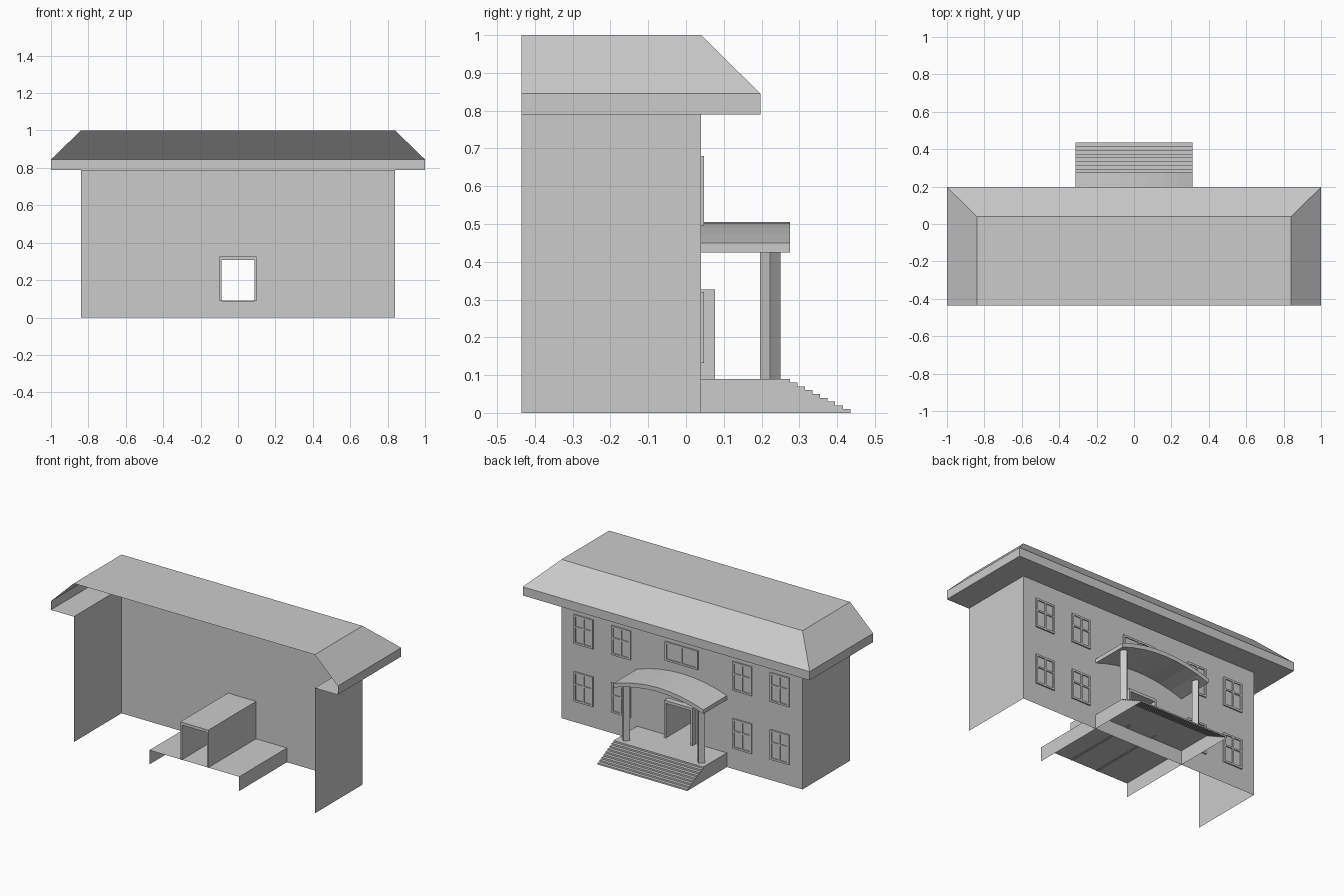
import bpy, bmesh

if "Cube" in bpy.data.objects:
    bpy.data.objects.remove(bpy.data.objects["Cube"])

BACK, WALL, EAVE = -0.435, 0.04, 0.197


def mesh_object(name, faces):
    """Build an object from a list of polygons given as point lists."""
    bm = bmesh.new()
    for f in faces:
        bm.faces.new([bm.verts.new(p) for p in f])
    bmesh.ops.remove_doubles(bm, verts=bm.verts, dist=1e-5)
    bmesh.ops.recalc_face_normals(bm, faces=bm.faces)
    me = bpy.data.meshes.new(name)
    bm.to_mesh(me)
    bm.free()
    ob = bpy.data.objects.new(name, me)
    bpy.context.collection.objects.link(ob)
    return ob


def box_faces(x0, x1, y0, y1, z0, z1):
    c = [(x, y, z) for x in (x0, x1) for y in (y0, y1) for z in (z0, z1)]
    return [[c[i] for i in q] for q in
            ((0, 1, 3, 2), (4, 6, 7, 5), (0, 4, 5, 1), (2, 3, 7, 6), (0, 2, 6, 4), (1, 5, 7, 3))]


def sheet_y(y, x0, x1, z0, z1):
    return [(x1, y, z0), (x0, y, z0), (x0, y, z1), (x1, y, z1)]


# Walls: facade with doorway, two sides, open at the back
D, DI, F0, DT, DTI = 0.098, 0.087, 0.088, 0.326, 0.308
W, H = 0.84, 0.79
walls = [sheet_y(WALL, -W, -D, 0, H), sheet_y(WALL, D, W, 0, H),
         sheet_y(WALL, -D, D, 0, F0), sheet_y(WALL, -D, D, DT, H)]
for s in (-W, W):
    walls.append([(s, BACK, 0), (s, WALL, 0), (s, WALL, H), (s, BACK, H)])
mesh_object("walls", walls)

# Roof: loops from ridge to eave to soffit, open at the back
loops = [[(-w, BACK, z), (-w, y, z), (w, y, z), (w, BACK, z)]
         for w, y, z in ((W, WALL, 1), (1, EAVE, 0.845), (1, EAVE, H), (W, WALL, H))]
roof = [loops[0]]
for a, b in zip(loops, loops[1:]):
    roof += [[a[i], a[i + 1], b[i + 1], b[i]] for i in range(3)]
mesh_object("roof", roof)

# Porch floor and steps: stair profile swept across x, open below and behind
P = 0.313
prof = [(BACK, F0 + 0.002), (0.275, F0 + 0.002)]
for i in range(8):
    z = 0.08 - 0.01 * i
    prof += [(0.275 + 0.02 * i, z), (0.295 + 0.02 * i, z)]
prof.append((0.435, 0))
steps = [[(-P, *a), (P, *a), (P, *b), (-P, *b)] for a, b in zip(prof, prof[1:])]
for s in (-P, P):
    steps.append([(s, BACK, 0)] + [(s, y, z) for y, z in prof])
mesh_object("porch_steps", steps)

# Door passage: outer and inner tube joined by rims at both ends
FRONT = 0.077
outer = [(-D, F0), (-D, DT), (D, DT), (D, F0)]
inner = [(-DI, F0), (-DI, DTI), (DI, DTI), (DI, F0)]
tube = []
for i in range(3):
    for p in (outer, inner):
        (xa, za), (xb, zb) = p[i], p[i + 1]
        tube.append([(xa, BACK, za), (xb, BACK, zb), (xb, FRONT, zb), (xa, FRONT, za)])
    for y in (BACK, FRONT):
        tube.append([(p[j][0], y, p[j][1]) for p, j in
                     ((outer, i), (outer, i + 1), (inner, i + 1), (inner, i))])
mesh_object("door_passage", tube)

# Arched porch roof slab
N = 8
arch = []
for i in range(N + 1):
    t = -1 + 2 * i / N
    arch.append((P * t, 0.505 - 0.055 * t * t))
canopy = []
for (xa, za), (xb, zb) in zip(arch, arch[1:]):
    T = 0.026
    lo, hi = WALL, 0.275
    canopy += [[(xa, lo, za), (xb, lo, zb), (xb, hi, zb), (xa, hi, za)],
               [(xa, lo, za - T), (xb, lo, zb - T), (xb, hi, zb - T), (xa, hi, za - T)]]
    for y in (lo, hi):
        canopy.append([(xa, y, za), (xb, y, zb), (xb, y, zb - T), (xa, y, za - T)])
for x, z in (arch[0], arch[-1]):
    canopy.append([(x, lo, z), (x, hi, z), (x, hi, z - T), (x, lo, z - T)])
mesh_object("porch_roof", canopy)

# Four-sided columns set on the diagonal
for s, side in ((-1, "left"), (1, "right")):
    bpy.ops.mesh.primitive_cylinder_add(vertices=4, radius=0.0265, depth=0.345,
                                        location=(0.262 * s, 0.223, 0.2625))
    bpy.context.object.name = side + "_column"


# Windows: frame bars and a recessed pane
def window(name, xc, w, z0, z1, crossbar=True):
    b, m, y0, y1 = 0.012, 0.005, WALL, 0.048
    x0, x1, zc = xc - w / 2, xc + w / 2, (z0 + z1) / 2
    bars = [(x0, x0 + b, z0, z1), (x1 - b, x1, z0, z1),
            (x0 + b, x1 - b, z0, z0 + b), (x0 + b, x1 - b, z1 - b, z1),
            (xc - m, xc + m, z0 + b, z1 - b)]
    if crossbar:
        zc += 0.015
        bars += [(x0 + b, xc - m, zc - m, zc + m), (xc + m, x1 - b, zc - m, zc + m)]
    faces = [sheet_y(WALL + 0.002, x0 + b, x1 - b, z0 + b, z1 - b)]
    for xa, xb, za, zb in bars:
        faces += box_faces(xa, xb, y0, y1, za, zb)
    mesh_object(name, faces)


for xc in (-0.684, -0.422, 0.422, 0.684):
    window("upper_window", xc, 0.134, 0.496, 0.68)
    window("lower_window", xc, 0.134, 0.132, 0.32)
window("middle_window", 0, 0.23, 0.56, 0.68, crossbar=False)
